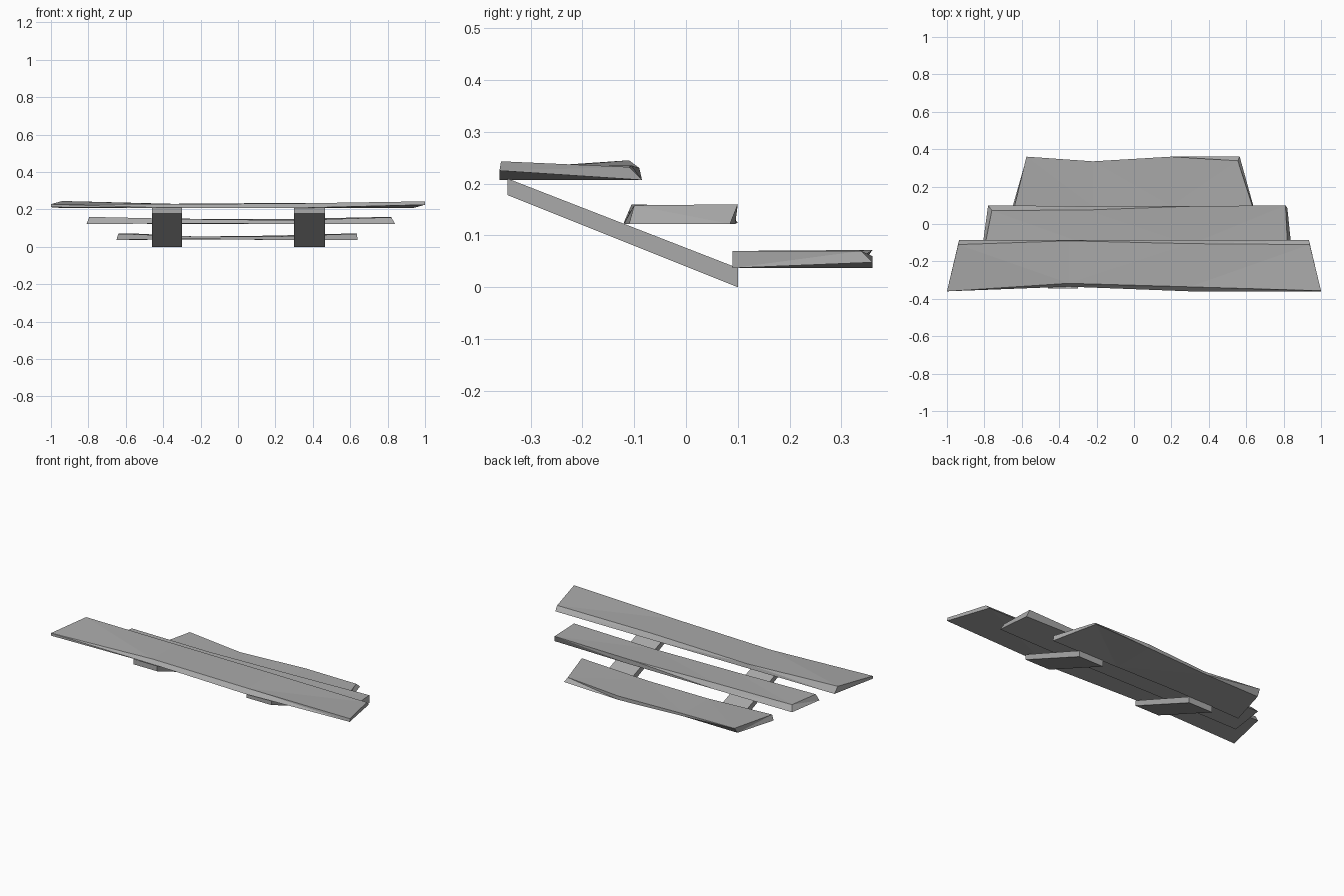
import bpy
import bmesh

default_cube = bpy.data.objects.get("Cube")
if default_cube:
    bpy.data.objects.remove(default_cube, do_unlink=True)

UNIT = 0.01  # part sizes below are given in hundredths

# Single weathered wood grey
wood = bpy.data.materials.new("weathered grey wood")
wood.use_nodes = True
grey = (0.4, 0.4, 0.4, 1.0)
wood.diffuse_color = grey
wood.node_tree.nodes["Principled BSDF"].inputs["Base Color"].default_value = grey


def loft(name, sections):
    """Join four-cornered cross-sections into a closed, flat-shaded board."""
    bm = bmesh.new()
    rings = []
    for section in sections:
        ring = [bm.verts.new([value * UNIT for value in corner]) for corner in section]
        rings.append(ring)
    for first, second in zip(rings, rings[1:]):
        for i in range(len(first)):
            j = (i + 1) % len(first)
            bm.faces.new((first[i], first[j], second[j], second[i]))
    bm.faces.new(rings[0])
    bm.faces.new(rings[-1])
    bmesh.ops.triangulate(bm, faces=bm.faces[:])
    bmesh.ops.recalc_face_normals(bm, faces=bm.faces[:])
    mesh = bpy.data.meshes.new(name)
    bm.to_mesh(mesh)
    bm.free()
    mesh.materials.append(wood)
    board = bpy.data.objects.new(name, mesh)
    bpy.context.collection.objects.link(board)
    return board


def station(x, front_bottom, front_top, back_top, back_bottom):
    """Cross-section at one x, each corner given as (y, z)."""
    corners = (front_bottom, front_top, back_top, back_bottom)
    return [(x, y, z) for y, z in corners]


# Treads: rough-hewn boards with slanted ends, uneven edges and a sagging top
loft("upper_tread", [
    [(-100, -36, 21.2), (-100, -36, 22.8), (-94, -11, 24.5), (-93.5, -8.5, 20.7)],
    station(-35, (-33.5, 20.7), (-31.7, 22.8), (-9, 23), (-8.5, 20.7)),
    station(30, (-36, 20.7), (-33.6, 23.2), (-10.5, 23.5), (-8.5, 20.7)),
    [(100, -36, 22.5), (100, -35.7, 24.3), (94, -11, 23.2), (93.5, -8.5, 20.7)],
])
loft("middle_tread", [
    [(-81, -12, 12.2), (-79.5, -10.5, 16), (-76, 7.2, 15.5), (-78, 10, 12.5)],
    station(-25, (-12, 12.5), (-11, 14.8), (7.5, 15), (9.5, 12.2)),
    station(30, (-12, 12.2), (-11, 14.2), (9.5, 15), (9.5, 12.2)),
    [(84, -11, 12.2), (82, -10, 15.8), (81, 10, 16), (82, 8.5, 12.2)],
])
loft("lower_tread", [
    [(-65, 9, 3.7), (-64, 9, 7), (-57.5, 36, 7.2), (-58, 33.5, 3.7)],
    station(-22, (9.5, 4.2), (9.5, 5.5), (33.5, 5.5), (33.5, 4)),
    station(20, (9.5, 3.7), (9.5, 5.5), (36, 6), (36, 3.7)),
    [(64, 9, 3.7), (63.5, 9, 7), (55.5, 33.8, 7), (56.5, 36, 4.8)],
])

# Sloping support boards beneath the treads
for name, inner, outer in (("left_support", 30, 46.5), ("right_support", -30, -46)):
    profile = ((-34.5, 17.8), (-34.5, 21), (10, 3.7), (10, 0))
    loft(name, [station(inner, *profile), station(outer, *profile)])
